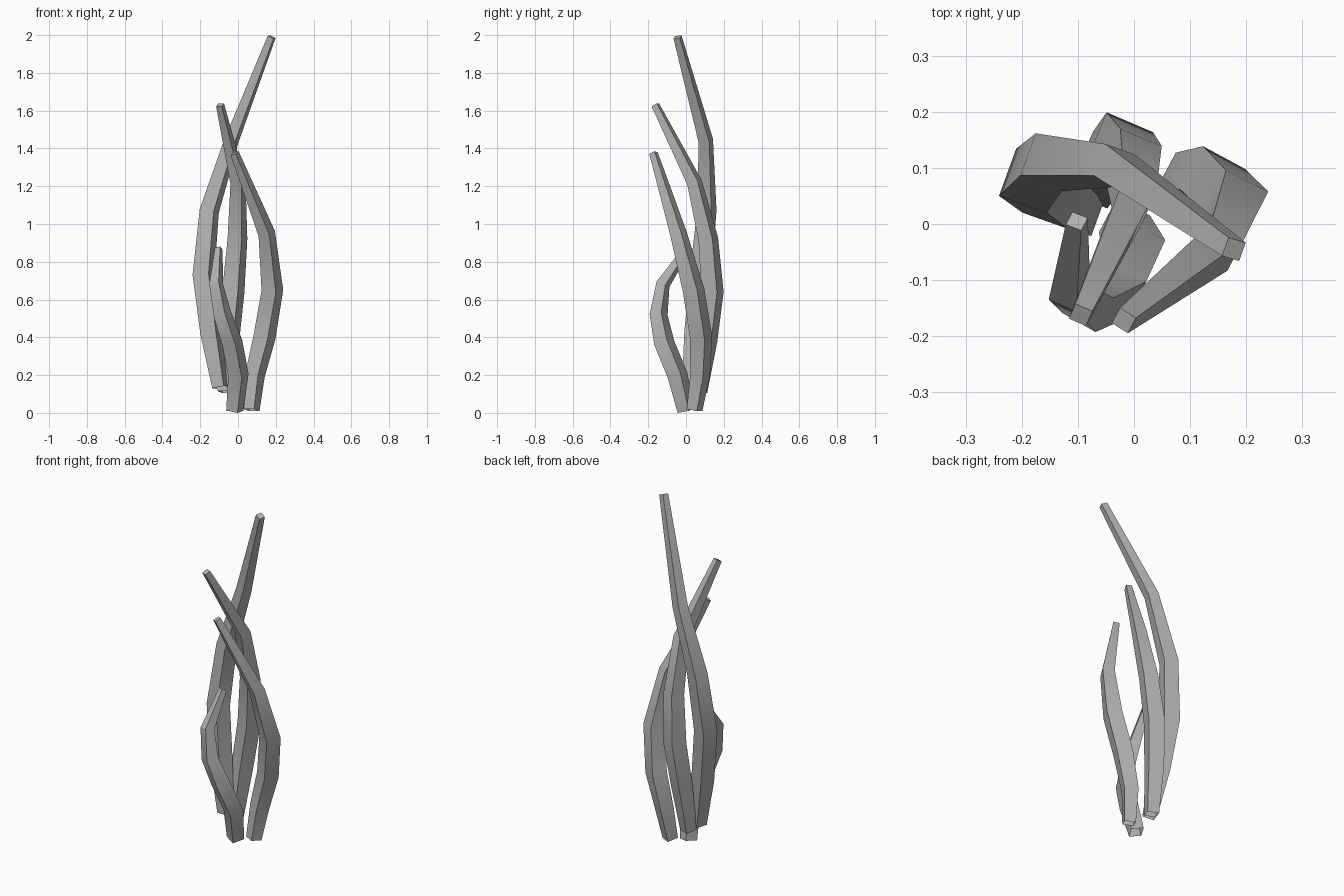
import bpy, bmesh, math
from mathutils import Vector

cube = bpy.data.objects.get("Cube")
if cube:
    bpy.data.objects.remove(cube, do_unlink=True)

grey = bpy.data.materials.new("plain_grey")
grey.use_nodes = True
colour = (0.45, 0.45, 0.45, 1)
grey.diffuse_color = colour
grey.node_tree.nodes["Principled BSDF"].inputs["Base Color"].default_value = colour


def make_blade(name, angle, stations):
    """Loft a square section along (x, y, z, width) stations; base is open."""
    a = math.radians(angle)
    side = Vector((math.cos(a), math.sin(a), 0))
    pts = [Vector(s[:3]) for s in stations]
    bm = bmesh.new()
    rings = []
    for i, p in enumerate(pts):
        # section lies across the mean direction of the neighbouring segments
        t = Vector()
        if i > 0:
            t += (p - pts[i - 1]).normalized()
        if i < len(pts) - 1:
            t += (pts[i + 1] - p).normalized()
        t.normalize()
        u = (side - t * side.dot(t)).normalized()
        v = t.cross(u)
        h = stations[i][3] / 2
        rings.append([bm.verts.new(p + u * h * sx + v * h * sy)
                      for sx, sy in ((-1, -1), (1, -1), (1, 1), (-1, 1))])
    for low, high in zip(rings, rings[1:]):
        for k in range(4):
            n = (k + 1) % 4
            bm.faces.new((low[k], low[n], high[n], high[k]))
    bm.faces.new(rings[-1])
    mesh = bpy.data.meshes.new(name)
    bm.to_mesh(mesh)
    bm.free()
    mesh.materials.append(grey)
    ob = bpy.data.objects.new(name, mesh)
    bpy.context.collection.objects.link(ob)
    bpy.ops.object.select_all(action='DESELECT')
    ob.select_set(True)
    bpy.context.view_layer.objects.active = ob
    bpy.ops.object.shade_smooth_by_angle(angle=math.radians(30))


# Tallest blade, rising on the right and crossing over to the left
make_blade("tall_blade", -20, [
    (-0.095, 0.02, 0.135, 0.065), (-0.143, 0.047, 0.42, 0.088),
    (-0.183, 0.077, 0.73, 0.09), (-0.152, 0.11, 1.07, 0.08),
    (-0.035, 0.105, 1.44, 0.06), (0.178, -0.045, 1.99, 0.035)])

# Back blade, leaning forward at the top
make_blade("back_blade", -23, [
    (-0.065, 0.07, 0.11, 0.065), (-0.05, 0.11, 0.38, 0.085),
    (-0.025, 0.14, 0.64, 0.09), (-0.003, 0.118, 0.92, 0.08),
    (0.0, 0.045, 1.22, 0.062), (-0.095, -0.162, 1.63, 0.033)])

# Left blade, bowed outward
make_blade("left_blade", -28, [
    (0.072, 0.045, 0.015, 0.062), (0.09, 0.075, 0.2, 0.077),
    (0.14, 0.08, 0.4, 0.087), (0.182, 0.04, 0.65, 0.085),
    (0.152, -0.04, 0.95, 0.066), (-0.018, -0.172, 1.375, 0.034)])

# Short front blade, bowed forward
make_blade("short_blade", -28, [
    (-0.017, 0.0, 0.012, 0.068), (0.002, -0.045, 0.2, 0.08),
    (-0.03, -0.115, 0.37, 0.08), (-0.082, -0.145, 0.52, 0.07),
    (-0.115, -0.122, 0.68, 0.055), (-0.102, 0.005, 0.87, 0.03)])
